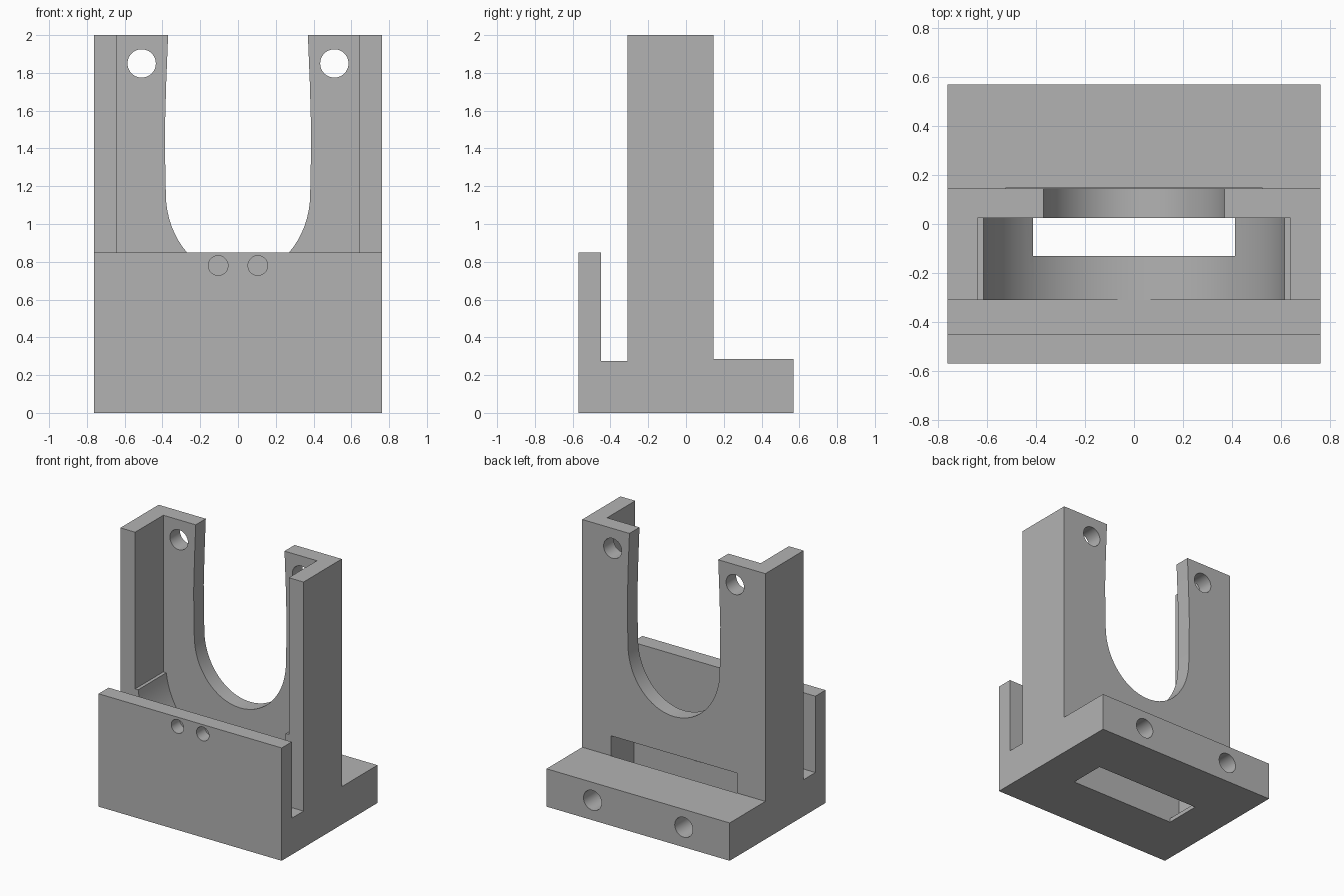
import bpy, bmesh, math
from mathutils import Vector

cube = bpy.data.objects.get("Cube")
if cube:
    bpy.data.objects.remove(cube, do_unlink=True)

grey = bpy.data.materials.new("matte_grey")
grey.use_nodes = True
colour = (0.45, 0.45, 0.45, 1)
grey.diffuse_color = colour
grey.node_tree.nodes["Principled BSDF"].inputs["Base Color"].default_value = colour


def prism(name, points, offset):
    """Extrude a closed outline of 3D points along offset."""
    bm = bmesh.new()
    face = bm.faces.new([bm.verts.new(p) for p in points])
    moved = bmesh.ops.extrude_face_region(bm, geom=[face])["geom"]
    bmesh.ops.translate(bm, vec=Vector(offset),
                        verts=[v for v in moved if isinstance(v, bmesh.types.BMVert)])
    bmesh.ops.recalc_face_normals(bm, faces=bm.faces)
    mesh = bpy.data.meshes.new(name)
    bm.to_mesh(mesh)
    bm.free()
    mesh.materials.append(grey)
    obj = bpy.data.objects.new(name, mesh)
    bpy.context.collection.objects.link(obj)
    return obj


def front_cut(outline, y0, y1):
    """Cutter from an x-z outline running from y0 to y1."""
    return prism("cutter", [(x, y0, z) for x, z in outline], (0, y1 - y0, 0))


def box_cut(half_x, y0, y1, z0, z1):
    return front_cut([(-half_x, z0), (half_x, z0), (half_x, z1), (-half_x, z1)], y0, y1)


def hole_cut(x, z, r, y0, y1, sides=40):
    turns = [2 * math.pi * i / sides for i in range(sides)]
    return front_cut([(x + r * math.cos(a), z + r * math.sin(a)) for a in turns], y0, y1)


# Side profile: base, front plate, tower and rear flange in one piece
half_width = 0.763
profile = [(-0.57, 0), (0.57, 0), (0.57, 0.285), (0.145, 0.285), (0.145, 2), (-0.31, 2),
           (-0.31, 0.275), (-0.45, 0.275), (-0.45, 0.85), (-0.57, 0.85)]
bracket = prism("mounting_bracket", [(-half_width, y, z) for y, z in profile],
                (2 * half_width, 0, 0))

# Round-bottomed cavity with a narrow ledge where the walls meet the arc
radius, centre_z, steps = 0.62, 0.897, 40
start = -math.asin((centre_z - 0.82) / radius)
sweep = math.pi + 2 * start
arc = [(radius * math.cos(start - sweep * i / steps),
        centre_z + radius * math.sin(start - sweep * i / steps)) for i in range(steps + 1)]
cavity = [(-0.64, 2.1), (0.64, 2.1), (0.64, 0.82)] + arc + [(-0.64, 0.82)]

# Bulged U opening in the back wall: straight-ish arms above an elliptical bowl
arms = [(0.367, 2.1), (0.37, 2.0), (0.38, 1.75), (0.387, 1.5), (0.385, 1.3)]
bowl = [(0.382 * math.cos(a), 1.16 - 0.44 * math.sin(a))
        for a in (math.pi / 2 * i / 16 for i in range(16))]
right = arms + bowl
opening = right + [(0, 0.72)] + [(-x, z) for x, z in reversed(right)]

cutters = [
    front_cut(cavity, -0.4, 0.025),
    front_cut(opening, -0.1, 0.3),
    box_cut(0.525, -0.13, 0.147, 0.03, 0.435),   # rear window and inner slot
    box_cut(0.44, -0.13, 0.146, -0.1, 0.1),      # opening in the underside
]
for side in (-1, 1):
    cutters.append(hole_cut(side * 0.51, 1.85, 0.075, -0.1, 0.3))       # tower holes
    cutters.append(hole_cut(side * 0.38, 0.15, 0.075, 0.05, 0.7))       # flange holes
    cutters.append(hole_cut(side * 0.105, 0.78, 0.052, -0.7, -0.47))    # blind plate holes

# Cut everything out of the body
bpy.context.view_layer.objects.active = bracket
for cutter in cutters:
    cutter.hide_render = True
    mod = bracket.modifiers.new("cut", "BOOLEAN")
    mod.operation = "DIFFERENCE"
    mod.solver = "EXACT"
    mod.object = cutter
    bpy.ops.object.modifier_apply(modifier=mod.name)
    bpy.data.objects.remove(cutter, do_unlink=True)

bpy.ops.object.select_all(action="DESELECT")
bracket.select_set(True)
bpy.ops.object.shade_smooth_by_angle(angle=math.radians(30))
